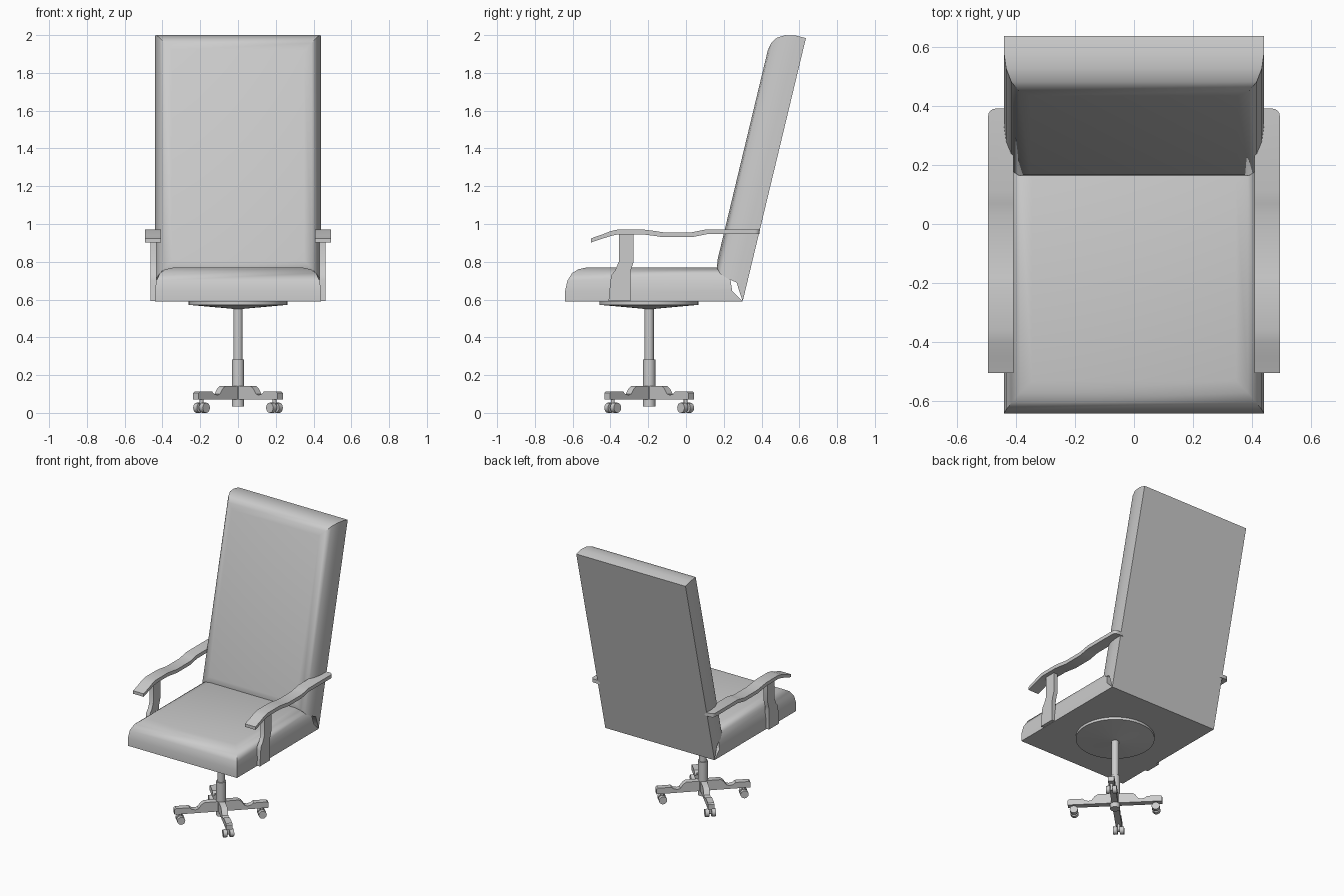
import bpy, bmesh
from math import radians, sin, cos, pi
from mathutils import Vector

if "Cube" in bpy.data.objects:
    bpy.data.objects.remove(bpy.data.objects["Cube"])

CY = -0.195  # y of the swivel column


def finish(name, bm, angle=35):
    bmesh.ops.recalc_face_normals(bm, faces=bm.faces[:])
    me = bpy.data.meshes.new(name)
    bm.to_mesh(me)
    bm.free()
    me.shade_smooth()
    me.set_sharp_from_angle(angle=radians(angle))
    ob = bpy.data.objects.new(name, me)
    bpy.context.collection.objects.link(ob)
    return ob


def loft(name, rings, angle=35):
    bm = bmesh.new()
    vr = [[bm.verts.new(p) for p in r] for r in rings]
    n = len(vr[0])
    for a, b in zip(vr, vr[1:]):
        for i in range(n):
            bm.faces.new((a[i], a[(i + 1) % n], b[(i + 1) % n], b[i]))
    bm.faces.new(vr[0])
    bm.faces.new(vr[-1])
    return finish(name, bm, angle)


def cushion(name, rings, place):
    """rings: half width, start, end along the cushion, height off its base plane"""
    return loft(name, [[place(-w, a, h), place(w, a, h), place(w, b, h), place(-w, b, h)]
                       for w, a, b, h in rings], 50)


def lathe(name, profile, x, y, sides=24):
    return loft(name, [[(x + r * cos(2 * pi * i / sides), y + r * sin(2 * pi * i / sides), z)
                        for i in range(sides)] for r, z in profile])


def extrude(name, outline, w0, w1, place, round_end=0):
    bm = bmesh.new()
    a = [bm.verts.new(place(u, w0, z)) for u, z in outline]
    b = [bm.verts.new(place(u, w1, z)) for u, z in outline]
    n = len(a)
    for i in range(n):
        bm.faces.new((a[i], a[(i + 1) % n], b[(i + 1) % n], b[i]))
    bm.faces.new(a)
    bm.faces.new(b)
    if round_end:
        ymax = max(v.co.y for v in bm.verts)
        es = [e for e in bm.edges if all(v.co.y > ymax - 1e-4 for v in e.verts)
              and abs(e.verts[0].co.z - e.verts[1].co.z) > 0.01]
        bmesh.ops.bevel(bm, geom=es, offset=round_end, segments=4, profile=0.5, affect='EDGES')
    return finish(name, bm)


# Seat cushion, mitred where it meets the backrest
cushion("seat", [
    (0.44, -0.64, 0.30, 0.0), (0.44, -0.64, 0.245, 0.055), (0.432, -0.628, 0.236, 0.11),
    (0.413, -0.603, 0.215, 0.15), (0.385, -0.57, 0.19, 0.17), (0.345, -0.53, 0.165, 0.179)],
    lambda x, u, h: Vector((x, u, 0.59 + h)))

# Tilted backrest cushion
up, out = Vector((0, 0.2335, 0.9724)), Vector((0, -0.9724, 0.2335))
cushion("backrest", [
    (0.44, 0.0, 1.434, 0.0), (0.44, 0.09, 1.434, 0.055), (0.432, 0.10, 1.423, 0.11),
    (0.415, 0.115, 1.40, 0.15), (0.39, 0.14, 1.365, 0.173), (0.35, 0.18, 1.325, 0.181)],
    lambda x, u, h: Vector((x, 0.30, 0.59)) + up * u + out * h)

# Armrests: wavy pad on a stepped post
pad_top = [(-0.503, 0.924), (-0.45, 0.942), (-0.40, 0.962), (-0.36, 0.971), (-0.23, 0.971),
           (-0.18, 0.965), (-0.12, 0.956), (0.03, 0.956), (0.07, 0.964), (0.11, 0.972), (0.39, 0.972)]
pad = pad_top + [(y, z - (0.022 if y < -0.4 else 0.026)) for y, z in reversed(pad_top)]
post = [(-0.41, 0.592), (-0.295, 0.592), (-0.295, 0.735), (-0.29, 0.76), (-0.277, 0.80), (-0.277, 0.95),
        (-0.356, 0.95), (-0.356, 0.80), (-0.375, 0.755), (-0.395, 0.73), (-0.40, 0.70)]
for side, s in (("left", -1), ("right", 1)):
    place = lambda u, w, z: Vector((s * w, u, z))
    extrude("arm_pad_" + side, pad, 0.408, 0.493, place, 0.025)
    extrude("arm_post_" + side, post, 0.432, 0.463, place)

# Seat plate, gas column and hub
lathe("seat_plate", [(0.262, 0.592), (0.262, 0.572), (0.04, 0.552), (0.025, 0.55)], 0, CY, 40)
lathe("column", [(0.025, 0.56), (0.025, 0.26)], 0, CY)
lathe("column_sleeve", [(0.033, 0.282), (0.033, 0.035)], 0, CY)

# Four diagonal legs with twin-wheel casters
leg = [(0.0, 0.07), (0.315, 0.07), (0.315, 0.105), (0.305, 0.113), (0.215, 0.113), (0.20, 0.10),
       (0.175, 0.094), (0.155, 0.10), (0.135, 0.128), (0.115, 0.142), (0.0, 0.142)]
for k in range(4):
    a = pi / 4 + k * pi / 2
    d, t = Vector((cos(a), sin(a), 0)), Vector((-sin(a), cos(a), 0))
    place = lambda u, w, z: Vector((0, CY, z)) + d * u + t * w
    extrude(f"leg_{k + 1}", leg, -0.021, 0.021, place)
    c = place(0.273, 0, 0)
    lathe(f"caster_stem_{k + 1}", [(0.01, 0.075), (0.01, 0.026)], c.x, c.y, 12)
    wheel = [(0.273 + 0.027 * cos(pi * i / 8), 0.027 + 0.027 * sin(pi * i / 8)) for i in range(16)]
    extrude(f"caster_axle_{k + 1}", [(0.273 + 0.01 * cos(pi * i / 4), 0.027 + 0.01 * sin(pi * i / 4))
                                     for i in range(8)], -0.02, 0.02, place)
    for j, w in enumerate((-0.036, 0.008)):
        extrude(f"caster_wheel_{k + 1}_{j + 1}", wheel, w, w + 0.028, place)
